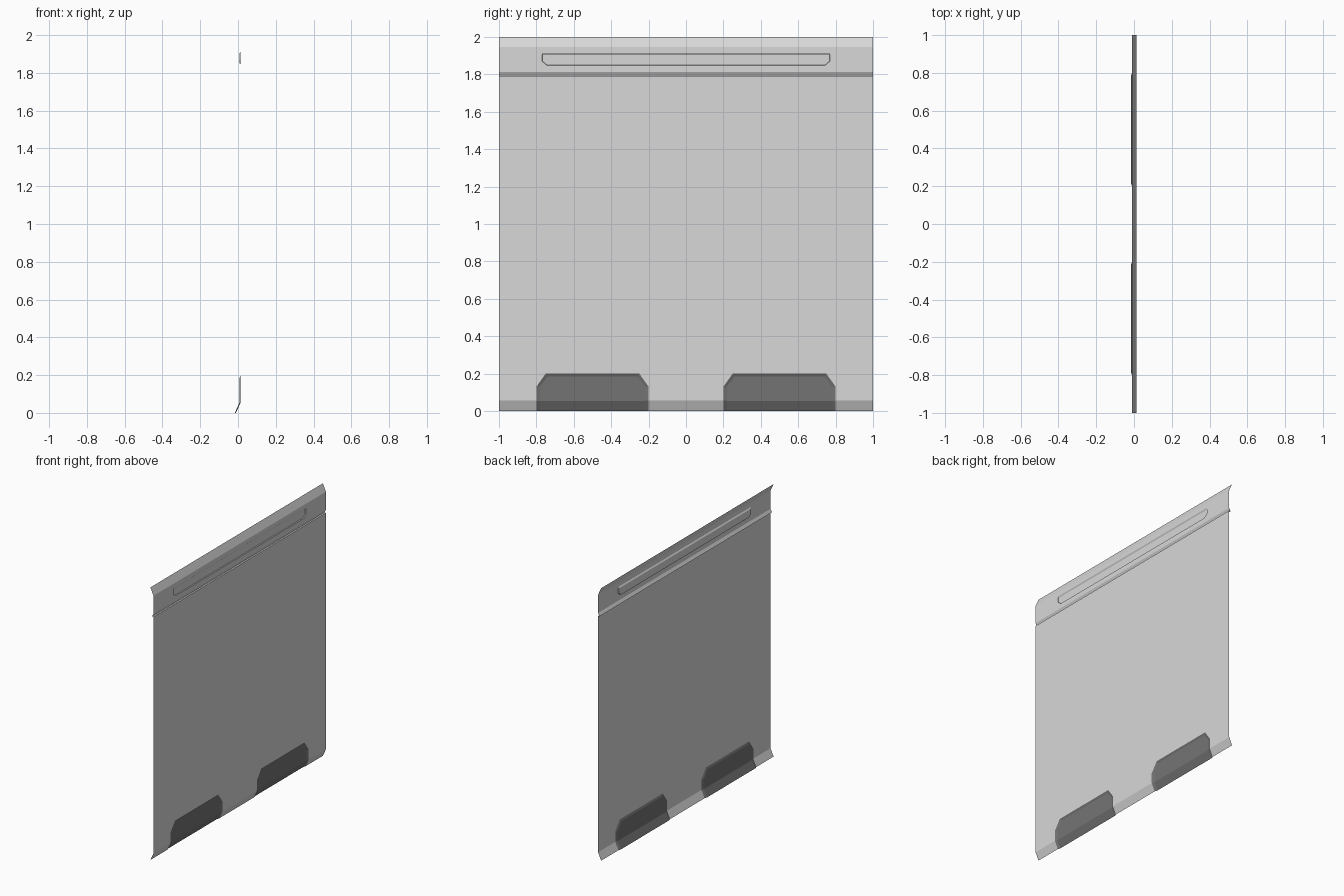
import bpy, bmesh

if "Cube" in bpy.data.objects:
    bpy.data.objects.remove(bpy.data.objects["Cube"])

WALL_X, TIP_X, BEND = 0.014, -0.011, 0.055   # sheet plane, flange tip, flange height
DEPTH = 0.006                                # depth of pressed-in areas


def material(name, v):
    m = bpy.data.materials.new(name)
    m.diffuse_color = (v, v, v, 1)
    m.use_nodes = True
    m.node_tree.nodes["Principled BSDF"].inputs["Base Color"].default_value = m.diffuse_color
    return m


light = material("light grey", 0.69)
dark = material("dark grey", 0.175)


def sheet_x(z):
    """x of the sheet: flat, with flanges bent back at top and bottom."""
    d = min(z, 2 - z)
    return WALL_X if d >= BEND else TIP_X + (WALL_X - TIP_X) * d / BEND


def build(name, faces, mat):
    """Make a sheet from faces of (y, z, depth) points, mirrored across y = 0."""
    bm = bmesh.new()
    for pts in faces:
        f = bm.faces.new([bm.verts.new((sheet_x(z) - d, y, z)) for y, z, d in pts])
        f.normal_update()
        if f.normal.x < -1e-6:
            f.normal_flip()
    bmesh.ops.remove_doubles(bm, verts=bm.verts, dist=1e-5)
    me = bpy.data.meshes.new(name)
    bm.to_mesh(me)
    bm.free()
    me.materials.append(mat)
    ob = bpy.data.objects.new(name, me)
    bpy.context.collection.objects.link(ob)
    mod = ob.modifiers.new("mirror", 'MIRROR')
    mod.use_axis = (False, True, False)
    return ob


def at(pts, d=0.0):
    return [(y, z, d) for y, z in pts]


def rect(y0, y1, z0, z1):
    return at([(y0, z0), (y1, z0), (y1, z1), (y0, z1)])


def bevel(outer, inner):
    """Quads joining an open outer outline to a sunk inner outline."""
    return [at(outer[i:i + 2]) + at(inner[i:i + 2], DEPTH)[::-1]
            for i in range(len(outer) - 1)]


# outlines of the lower plate and the long slot (y > 0 half)
plate_out = [(.2, 0), (.2, BEND), (.2, .13), (.25, .2), (.75, .2), (.8, .13), (.8, BEND), (.8, 0)]
plate_in = [(.22, 0), (.22, BEND), (.22, .132), (.26, .185), (.74, .185), (.78, .132), (.78, BEND), (.78, 0)]
slot_out = [(0, 1.913), (.77, 1.913), (.77, 1.87), (.742, 1.847), (0, 1.847)]
slot_in = [(0, 1.904), (.768, 1.904), (.768, 1.871), (.741, 1.849), (0, 1.849)]

# main wall sheet with flanges, groove, and openings for slot and plates
G0, G1 = 1.79, 1.812
wall = [
    rect(0, .2, 0, BEND), rect(.8, 1, 0, BEND),
    at([(0, BEND)] + plate_out[1:7] + [(1, BEND), (1, G0), (0, G0)]),
    at([(0, G0), (1, G0)]) + at([(1, G0), (0, G0)], 0.012),
    at([(0, G0), (1, G0)], 0.012) + at([(1, G1), (0, G1)]),
    at([(0, G1), (1, G1), (1, 2 - BEND), (0, 2 - BEND)] + slot_out),
    rect(0, 1, 2 - BEND, 2),
]
build("wall_panel", wall, light)

# long pressed slot near the top
build("upper_slot", bevel(slot_out, slot_in) + [at(slot_in, DEPTH)], light)

# two dark recessed plates at the bottom
plate = bevel(plate_out, plate_in)
plate.append(at(plate_in[1:7], DEPTH))
plate.append(at([plate_in[0], plate_in[7], plate_in[6], plate_in[1]], DEPTH))
build("lower_plates", plate, dark)
